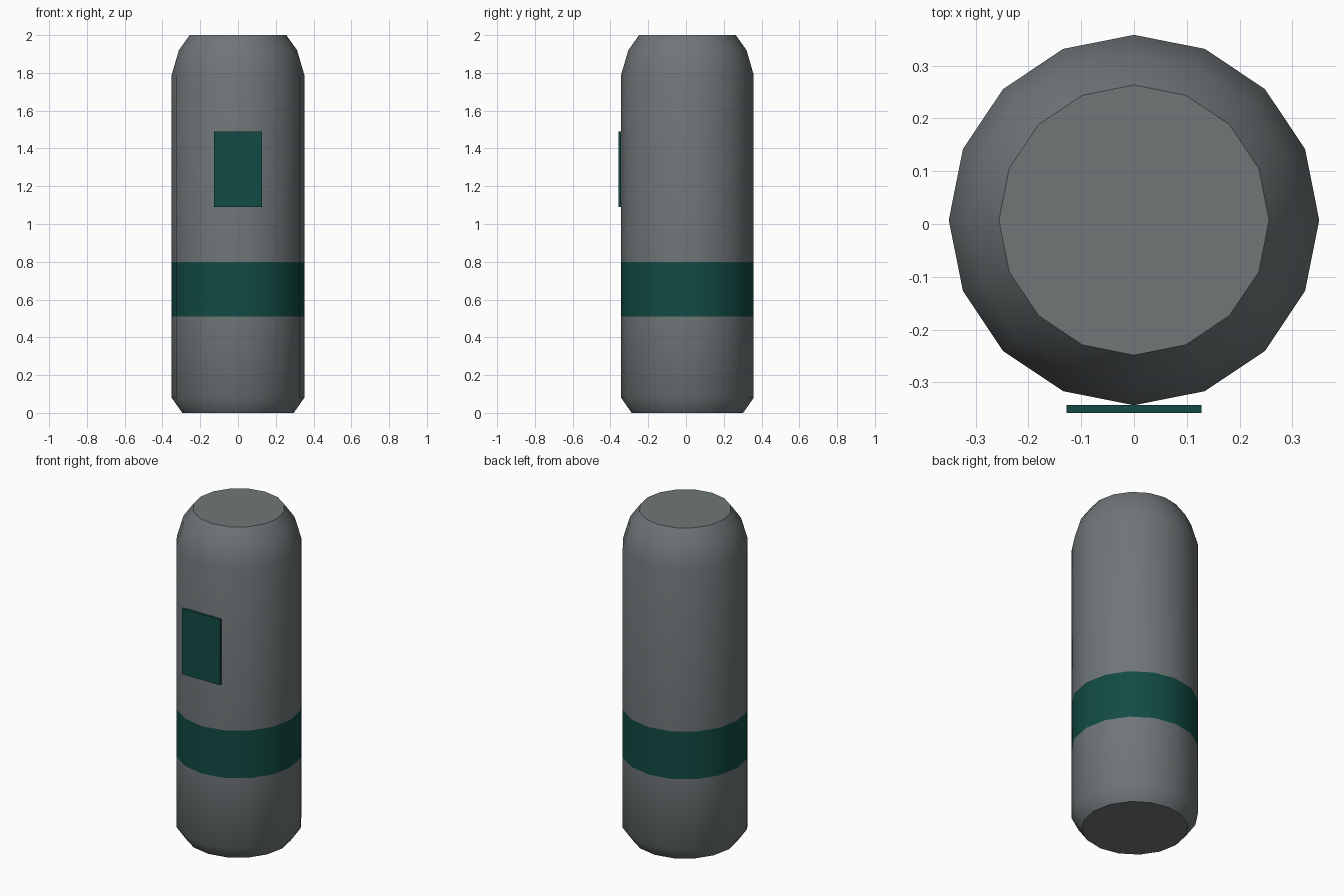
import bpy, bmesh, math

if "Cube" in bpy.data.objects:
    bpy.data.objects.remove(bpy.data.objects["Cube"])

def material(name, rgb):
    m = bpy.data.materials.new(name)
    m.diffuse_color = (*rgb, 1.0)
    m.use_nodes = True
    m.node_tree.nodes["Principled BSDF"].inputs["Base Color"].default_value = m.diffuse_color
    return m

grey = material("grey", (0.16, 0.18, 0.187))
teal = material("dark teal", (0.006, 0.07, 0.057))

SIDES = 16
CY = 0.0075  # body axis sits slightly behind the origin

def finish(name, bm, mats):
    bmesh.ops.recalc_face_normals(bm, faces=bm.faces)
    me = bpy.data.meshes.new(name)
    bm.to_mesh(me)
    bm.free()
    for m in mats:
        me.materials.append(m)
    ob = bpy.data.objects.new(name, me)
    bpy.context.collection.objects.link(ob)
    return ob

# Capsule-like body: rings of (radius, height), with the band as its own loop
profile = [(0.295, 0.0), (0.351, 0.08), (0.351, 0.51), (0.351, 0.80),
           (0.351, 1.79), (0.313, 1.92), (0.256, 2.0)]
bm = bmesh.new()
rings = []
for r, z in profile:
    rings.append([bm.verts.new((r * math.cos(2 * math.pi * i / SIDES),
                                CY + r * math.sin(2 * math.pi * i / SIDES), z))
                  for i in range(SIDES)])
for a, b in zip(rings, rings[1:]):
    for i in range(SIDES):
        j = (i + 1) % SIDES
        f = bm.faces.new((a[i], a[j], b[j], b[i]))
        # painted band
        f.material_index = 1 if 0.51 < f.calc_center_median().z < 0.80 else 0
bm.faces.new(rings[0][::-1])
bm.faces.new(rings[-1])
body = finish("body", bm, [grey, teal])
bpy.context.view_layer.objects.active = body
body.select_set(True)
bpy.ops.object.shade_smooth_by_angle(angle=math.radians(42))
body.select_set(False)

# Thin rectangular plate on the front
bm = bmesh.new()
bmesh.ops.create_cube(bm, size=1.0)
for v in bm.verts:
    v.co = (v.co.x * 0.256, -0.3505 + v.co.y * 0.015, 1.29 + v.co.z * 0.40)
finish("front_plate", bm, [teal])
